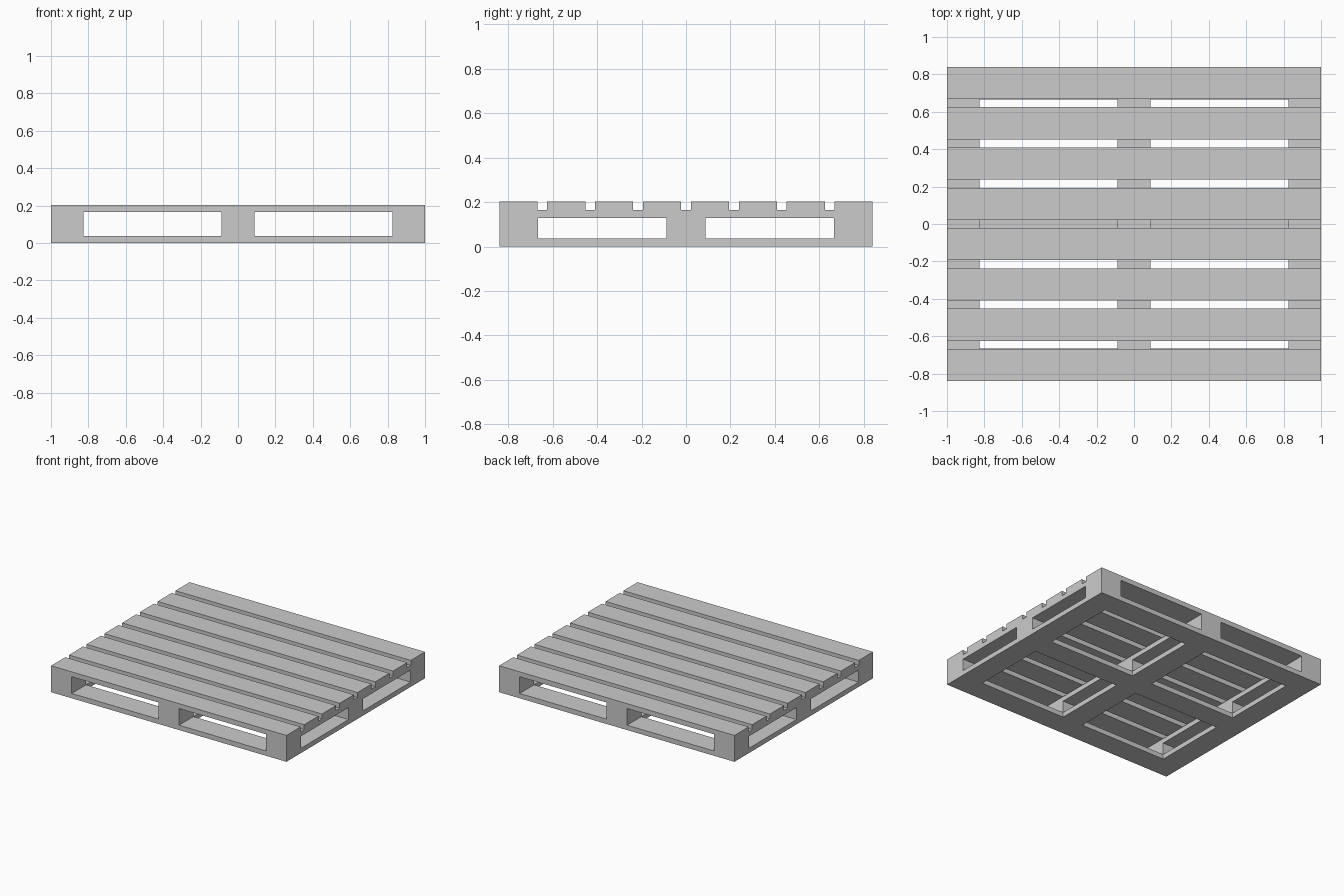
import bpy

if "Cube" in bpy.data.objects:
    bpy.data.objects.remove(bpy.data.objects["Cube"])

HX, HY = 1.0, 0.84            # half length, half depth
BX, BY = 0.175, 0.174         # board width along x and y
Z0, Z1, Z2, Z3 = 0.037, 0.129, 0.165, 0.203   # layer heights


def box(name, x0, x1, y0, y1, z0, z1):
    bpy.ops.mesh.primitive_cube_add(
        size=1, location=((x0 + x1) / 2, (y0 + y1) / 2, (z0 + z1) / 2))
    ob = bpy.context.object
    ob.name = name
    ob.scale = (x1 - x0, y1 - y0, z1 - z0)
    bpy.ops.object.transform_apply(location=False, rotation=False, scale=True)
    return ob


xs = [(-HX, -HX + BX), (-BX / 2, BX / 2), (HX - BX, HX)]
ys = [(-HY, -HY + BY), (-BY / 2, BY / 2), (HY - BY, HY)]

# Bottom frame: long boards with short infill boards between them
for y0, y1 in ys:
    box("bottom_long_board", -HX, HX, y0, y1, 0, Z0)
for x0, x1 in xs:
    for a, b in zip(ys, ys[1:]):
        box("bottom_cross_board", x0, x1, a[1], b[0], 0, Z0)

# Nine spacer blocks
for x0, x1 in xs:
    for y0, y1 in ys:
        box("spacer_block", x0, x1, y0, y1, Z0, Z1)

# Stringers running front to back
for x0, x1 in xs:
    box("stringer", x0, x1, -HY, HY, Z1, Z2)

# Eight deck slats
GAP = 0.044
W = (2 * HY - 7 * GAP) / 8
for i in range(8):
    y = -HY + i * (W + GAP)
    box("deck_slat", -HX, HX, y, y + W, Z2, Z3)
